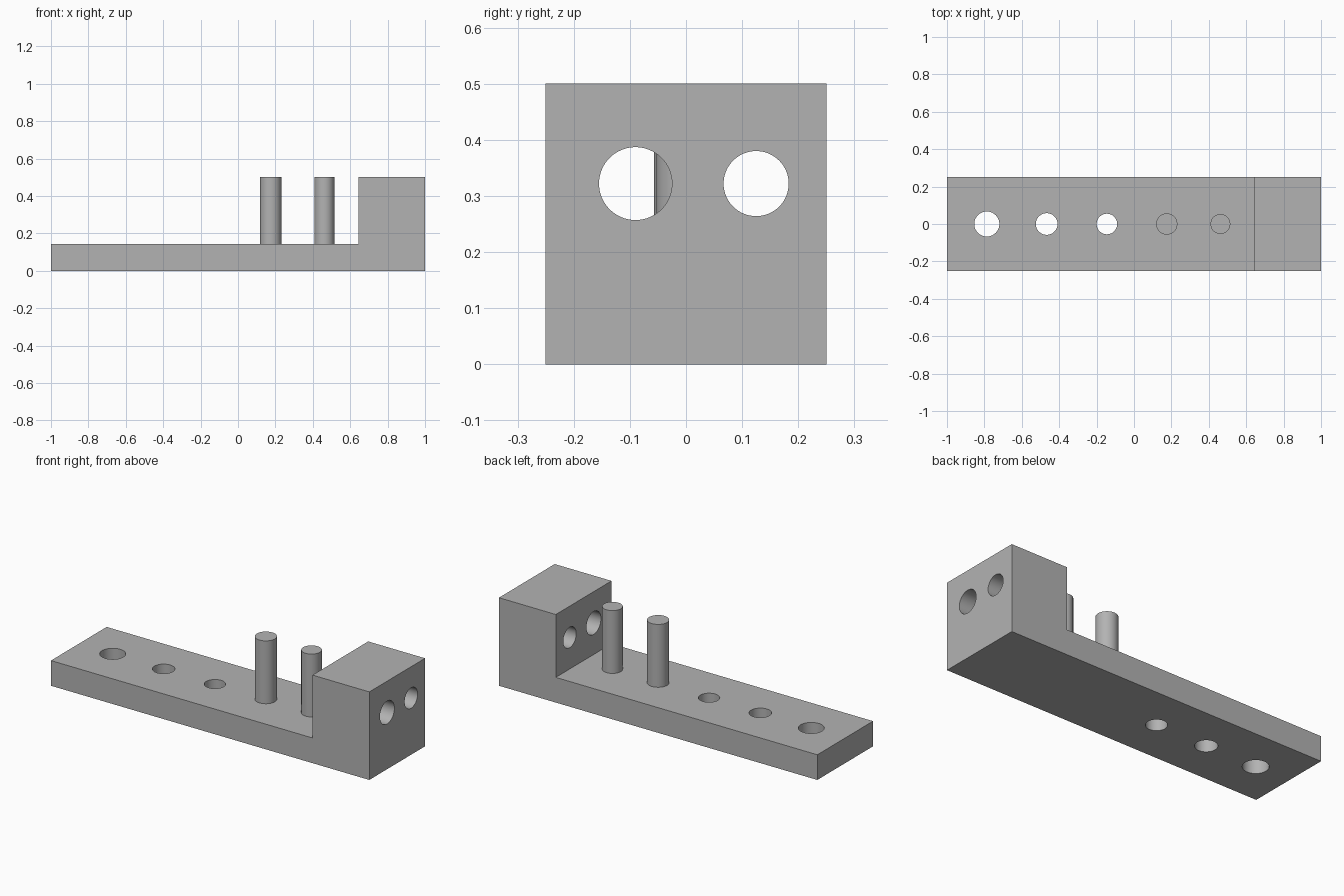
import bpy
import bmesh
import math

if "Cube" in bpy.data.objects:
    bpy.data.objects.remove(bpy.data.objects["Cube"], do_unlink=True)

HALF_WIDTH = 0.25
FLOOR = 0.143
TOP = 0.5
STEP_X = 0.643

grey = bpy.data.materials.new("plain grey")
grey.use_nodes = True
grey.diffuse_color = (0.45, 0.45, 0.45, 1)
grey.node_tree.nodes["Principled BSDF"].inputs["Base Color"].default_value = grey.diffuse_color


def activate(obj):
    bpy.ops.object.select_all(action='DESELECT')
    obj.select_set(True)
    bpy.context.view_layer.objects.active = obj


def smooth(obj):
    activate(obj)
    bpy.ops.object.shade_smooth_by_angle(angle=math.radians(30))


def cylinder(name, radius, depth, location, rotation=(0, 0, 0)):
    bpy.ops.mesh.primitive_cylinder_add(vertices=64, radius=radius, depth=depth,
                                        location=location, rotation=rotation)
    obj = bpy.context.object
    obj.name = name
    obj.data.materials.append(grey)
    return obj


# L-shaped body: a side profile extruded across the width
profile = [(-1, 0), (1, 0), (1, TOP), (STEP_X, TOP), (STEP_X, FLOOR), (-1, FLOOR)]
bm = bmesh.new()
face = bm.faces.new([bm.verts.new((x, -HALF_WIDTH, z)) for x, z in profile])
extruded = bmesh.ops.extrude_face_region(bm, geom=[face])
bmesh.ops.translate(bm, vec=(0, 2 * HALF_WIDTH, 0),
                    verts=[v for v in extruded["geom"] if isinstance(v, bmesh.types.BMVert)])
bmesh.ops.recalc_face_normals(bm, faces=bm.faces)
mesh = bpy.data.meshes.new("base_and_block")
bm.to_mesh(mesh)
bm.free()
mesh.materials.append(grey)
body = bpy.data.objects.new("base_and_block", mesh)
bpy.context.collection.objects.link(body)

# Cutters: three holes down through the base, two along x through the block
cutters = [cylinder("base_hole_cutter", r, 0.6, (x, 0, FLOOR / 2))
           for x, r in [(-0.787, 0.067), (-0.467, 0.058), (-0.145, 0.055)]]
cutters += [cylinder("block_hole_cutter", r, 0.6, ((STEP_X + 1) / 2, y, 0.322),
                     (0, math.pi / 2, 0))
            for y, r in [(-0.09, 0.065), (0.125, 0.058)]]

for cutter in cutters:
    cutter.hide_render = True
    activate(body)
    cut = body.modifiers.new("hole", 'BOOLEAN')
    cut.operation = 'DIFFERENCE'
    cut.solver = 'EXACT'
    cut.object = cutter
    bpy.ops.object.modifier_apply(modifier=cut.name)
    bpy.data.objects.remove(cutter, do_unlink=True)
smooth(body)

# Two upright pegs standing on the base
for name, x, radius in [("inner_peg", 0.175, 0.057), ("outer_peg", 0.462, 0.053)]:
    smooth(cylinder(name, radius, TOP - FLOOR, (x, 0, (TOP + FLOOR) / 2)))
